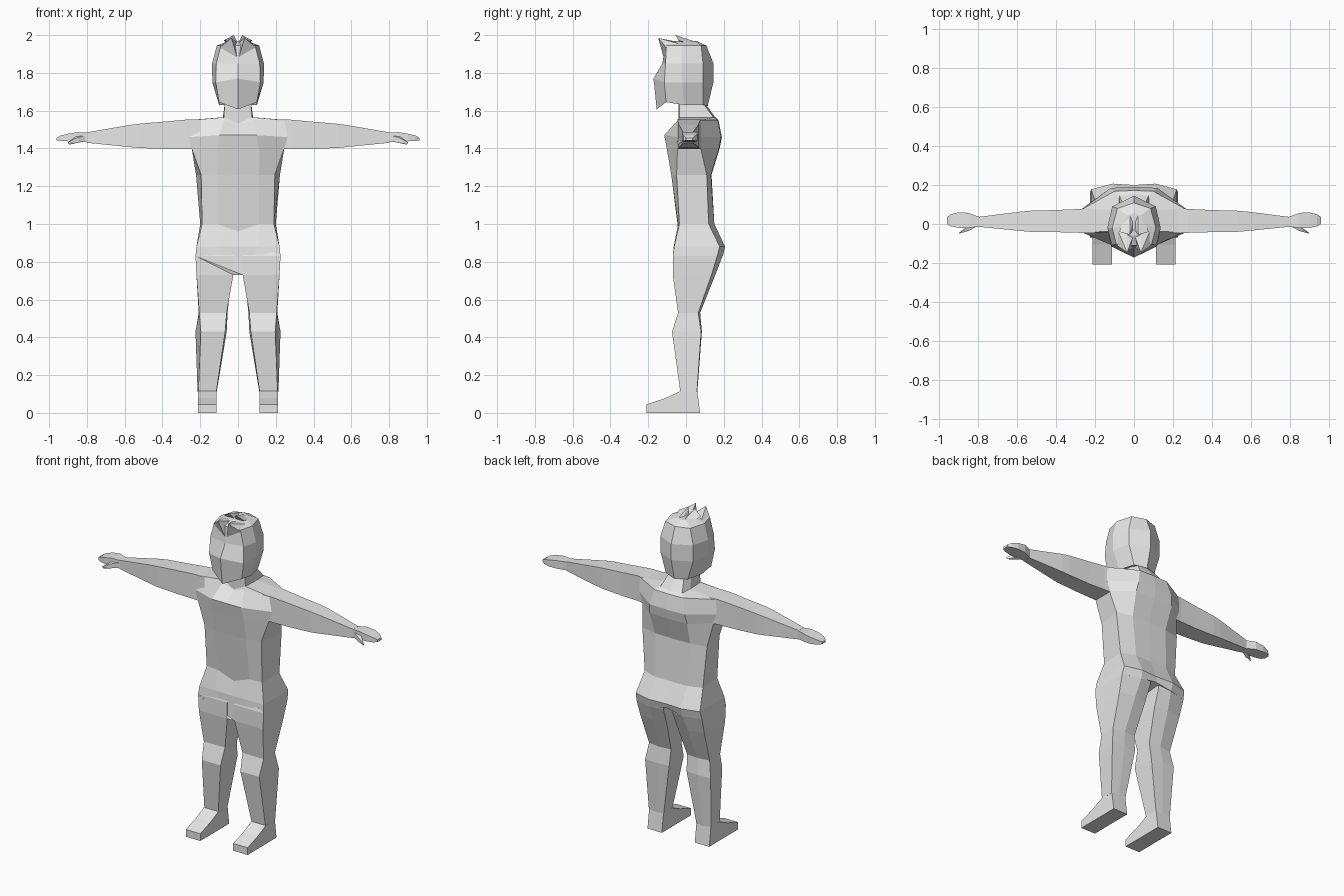
import bpy, bmesh

if "Cube" in bpy.data.objects:
    bpy.data.objects.remove(bpy.data.objects["Cube"])

GREY = (0.8, 0.8, 0.8, 1.0)
mat = bpy.data.materials.new("light_grey")
mat.use_nodes = True
mat.diffuse_color = GREY
bsdf = next(n for n in mat.node_tree.nodes if n.type == 'BSDF_PRINCIPLED')
bsdf.inputs["Base Color"].default_value = GREY


def finish(name, bm):
    bmesh.ops.recalc_face_normals(bm, faces=bm.faces[:])
    mesh = bpy.data.meshes.new(name)
    bm.to_mesh(mesh)
    bm.free()
    mesh.materials.append(mat)
    ob = bpy.data.objects.new(name, mesh)
    bpy.context.collection.objects.link(ob)
    return ob


def loft(name, rings, side=1):
    """Skin closed rings of (x, y, z) points and cap both ends."""
    bm = bmesh.new()
    vs = [[bm.verts.new((x * side, y, z)) for x, y, z in r] for r in rings]
    n = len(vs[0])
    for a, b in zip(vs, vs[1:]):
        for i in range(n):
            j = (i + 1) % n
            bm.faces.new((a[i], a[j], b[j], b[i]))
    bm.faces.new(vs[0])
    bm.faces.new(vs[-1])
    return finish(name, bm)


def hull(name, points, side=1):
    bm = bmesh.new()
    for x, y, z in points:
        bm.verts.new((x * side, y, z))
    bmesh.ops.convex_hull(bm, input=bm.verts[:])
    return finish(name, bm)


def full_ring(z, *half):
    """Half outline from front centre to back centre, mirrored across x."""
    pts = [(p[0], p[1], p[2] if len(p) > 2 else z) for p in half]
    return pts + [(-x, y, h) for x, y, h in reversed(pts[1:-1])]


# torso and neck: front centre, front, front corner, side back, back, back centre
loft("torso", [
    full_ring(0.83, (0, -.07, .73), (.025, -.07, .73), (.225, -.07), (.225, .165), (.11, .195), (0, .19, .85)),
    full_ring(0.88, (0, -.065), (.11, -.065), (.22, -.063), (.22, .178), (.11, .207), (0, .2)),
    full_ring(1.00, (0, -.04, .96), (.11, -.042), (.19, -.035), (.2, .12), (.11, .15), (0, .15)),
    full_ring(1.26, (0, -.078), (.11, -.078), (.195, -.05), (.222, .11), (.12, .132), (0, .135)),
    full_ring(1.40, (0, -.102), (.11, -.102), (.245, -.045), (.245, .078), (.13, .175), (0, .178)),
    full_ring(1.46, (0, -.115, 1.47), (.1, -.115, 1.47), (.262, -.045), (.265, .08), (.12, .185), (0, .19)),
    full_ring(1.55, (0, -.045, 1.525), (.075, -.042), (.25, -.043), (.262, .078), (.1, .168), (0, .172)),
    full_ring(1.565, (0, -.04, 1.53), (.07, -.038), (.075, -.035), (.08, .07), (.075, .145), (0, .155)),
    full_ring(1.64, (0, -.04), (.05, -.04), (.07, -.035), (.07, .05), (.05, .09), (0, .1)),
])

# head: face ridge, cheek, temple, rear side, back centre
loft("head", [
    full_ring(1.63, (0, -.155, 1.607), (.1, -.105, 1.645), (.1, -.01), (.075, .09), (0, .115, 1.625)),
    full_ring(1.75, (0, -.172, 1.77), (.118, -.115), (.136, -.02), (.112, .09), (0, .145)),
    full_ring(1.85, (0, -.125), (.115, -.108), (.137, -.02), (.112, .09), (0, .145)),
    full_ring(1.945, (0, -.11), (.09, -.105), (.112, -.02), (.085, .08), (0, .108)),
    full_ring(1.968, (0, -.06), (.03, -.05), (.05, 0), (.035, .045), (0, .055)),
])

for s, side in ((1, "left"), (-1, "right")):
    # hair tufts leaning forwards
    hull(side + "_front_tuft", [(.035, -.147, 1.985), (.004, -.118, 1.88), (.095, -.105, 1.935),
                                (.035, -.04, 1.963), (.004, -.06, 1.96), (.08, -.04, 1.955)], s)
    hull(side + "_crown_tuft", [(.022, -.055, 2.0), (.002, -.03, 1.96), (.075, -.04, 1.972),
                                (.02, .06, 1.962), (.06, .02, 1.955), (.002, .04, 1.955)], s)

    # arm: x, front y, back y, bottom z, top z
    arm = [(.2, -.045, .085, 1.395, 1.553), (.28, -.045, .077, 1.397, 1.552),
           (.39, -.042, .072, 1.397, 1.542), (.53, -.04, .068, 1.403, 1.53),
           (.58, -.036, .064, 1.408, 1.523), (.80, -.014, .036, 1.43, 1.485)]
    loft(side + "_arm", [[(x, f, b), (x, k, b), (x, k, t), (x, f, t)] for x, f, k, b, t in arm], s)

    # flat mitten hand and thumb
    hand = [(.79, -.013, .035, 1.432, 1.484), (.85, -.02, .057, 1.437, 1.486),
            (.90, -.02, .06, 1.438, 1.478), (.94, -.012, .05, 1.44, 1.468), (.96, .0, .035, 1.443, 1.456)]
    loft(side + "_hand", [[(x, f, b), (x, k, b), (x, k, t), (x, f, t)] for x, f, k, b, t in hand], s)
    hull(side + "_thumb", [(.8, -.01, 1.47), (.8, -.01, 1.44), (.855, -.015, 1.465), (.855, -.015, 1.435),
                           (.85, -.036, 1.458), (.85, -.036, 1.43), (.9, -.05, 1.432), (.895, -.042, 1.42)], s)

    # leg: front inner, front outer, back outer, back middle, back inner
    leg = [(.85, (.025, -.06), (.22, -.066), (.222, .168), (.11, .198), (.03, .18)),
           (.83, (.025, -.07), (.225, -.07), (.225, .165), (.11, .193), (.03, .18)),
           (.73, (.025, -.07), (.22, -.07), (.22, .135), (.12, .155), (.035, .14)),
           (.53, (.06, -.042), (.205, -.042), (.208, .065), (.13, .075), (.055, .068)),
           (.43, (.068, -.074), (.197, -.074), (.225, .08), (.14, .084), (.06, .08)),
           (.11, (.115, -.03), (.21, -.03), (.214, .058), (.16, .06), (.113, .058))]
    loft(side + "_leg", [[(x, y, z) for x, y in pts] for z, *pts in leg], s)

    # foot: side profile extruded across its width
    profile = [(-.208, 0), (-.208, .045), (-.105, .08), (-.03, .115), (.059, .115), (.075, 0)]
    loft(side + "_foot", [[(x, y, z) for y, z in profile] for x in (.113, .212)], s)
